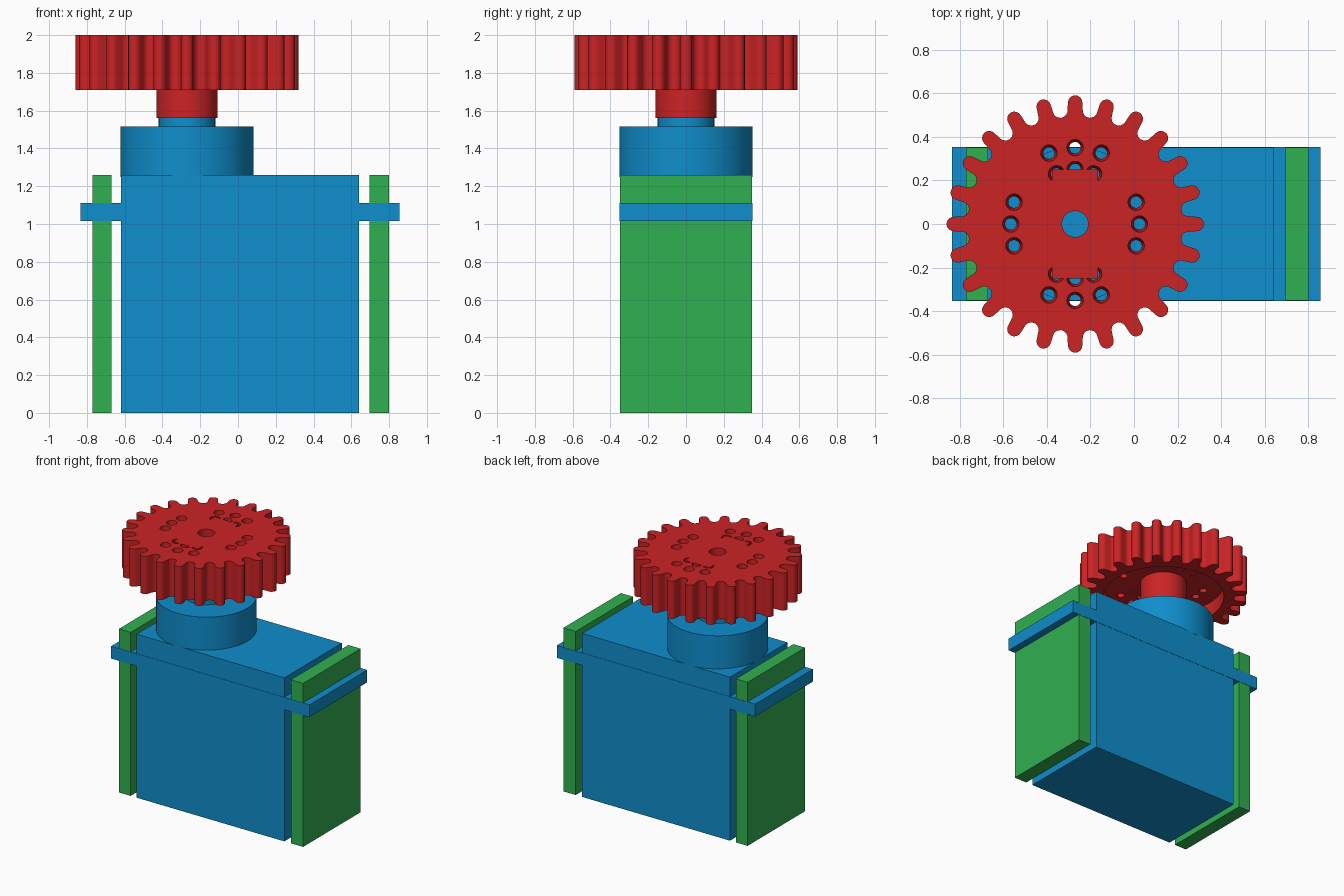
import bpy, bmesh
from math import pi, sin, cos

cube = bpy.data.objects.get("Cube")
if cube:
    bpy.data.objects.remove(cube, do_unlink=True)

AXIS = -0.27          # x of the output shaft


def material(name, rgb):
    linear = [((c / 255 + 0.055) / 1.055) ** 2.4 if c > 10 else c / 255 / 12.92 for c in rgb]
    m = bpy.data.materials.new(name)
    m.use_nodes = True
    m.diffuse_color = (*linear, 1)
    m.node_tree.nodes["Principled BSDF"].inputs["Base Color"].default_value = (*linear, 1)
    return m


blue = material("blue", (15, 142, 204))
red = material("red", (204, 35, 37))
green = material("green", (48, 176, 80))


def finish(name, bm, mat):
    bmesh.ops.recalc_face_normals(bm, faces=bm.faces)
    mesh = bpy.data.meshes.new(name)
    bm.to_mesh(mesh)
    bm.free()
    obj = bpy.data.objects.new(name, mesh)
    bpy.context.collection.objects.link(obj)
    if mat:
        mesh.materials.append(mat)
    return obj


def smooth(obj, angle=0.6):
    bpy.ops.object.select_all(action="DESELECT")
    obj.select_set(True)
    bpy.context.view_layer.objects.active = obj
    bpy.ops.object.shade_smooth_by_angle(angle=angle)


def box(name, x, y, z, mat):
    bm = bmesh.new()
    bmesh.ops.create_cube(bm, size=1)
    for v in bm.verts:
        v.co = [r[0] if c < 0 else r[1] for c, r in zip(v.co, (x, y, z))]
    return finish(name, bm, mat)


def add_cone(bm, x, y, z0, z1, r0, r1, sides):
    new = bmesh.ops.create_cone(bm, cap_ends=True, segments=sides,
                                radius1=r0, radius2=r1, depth=z1 - z0)["verts"]
    bmesh.ops.translate(bm, verts=new, vec=(x, y, (z0 + z1) / 2))


def cylinder(name, z0, z1, r, mat):
    bm = bmesh.new()
    add_cone(bm, AXIS, 0, z0, z1, r, r, 64)
    return finish(name, bm, mat)


def cut(obj, cutter):
    mod = obj.modifiers.new("cut", "BOOLEAN")
    mod.operation = "DIFFERENCE"
    mod.solver = "EXACT"
    mod.object = cutter
    cutter.hide_render = True
    bpy.context.view_layer.update()
    deps = bpy.context.evaluated_depsgraph_get()
    mesh = bpy.data.meshes.new_from_object(obj.evaluated_get(deps))
    obj.modifiers.clear()
    obj.data = mesh
    bpy.data.objects.remove(cutter, do_unlink=True)


# Servo case, mounting flange and side plates
box("servo_case", (-0.62, 0.64), (-0.35, 0.35), (0, 1.26), blue)
box("mounting_flange", (-0.835, 0.855), (-0.352, 0.352), (1.015, 1.11), blue)
box("right_side_plate", (-0.77, -0.67), (-0.35, 0.35), (0, 1.26), green)
box("left_side_plate", (0.695, 0.80), (-0.35, 0.35), (0, 1.26), green)

# Round boss and output shaft
smooth(cylinder("gearbox_boss", 1.25, 1.515, 0.352, blue))
smooth(cylinder("output_shaft", 1.5, 1.57, 0.15, blue))

# Gear outline: round tooth tips joined by round valleys
TEETH, STEPS = 24, 8
pitch = 2 * pi / TEETH
outline = []
for t in range(TEETH):
    for turn, radius, centre, sign in ((t, 0.033, 0.557, 1), (t + 0.5, 0.034, 0.525, -1)):
        a = turn * pitch
        for i in range(STEPS + 1):
            b = pi * i / STEPS
            along, across = centre + sign * radius * sin(b), -radius * cos(b)
            outline.append((AXIS + along * cos(a) - across * sin(a),
                            along * sin(a) + across * cos(a)))

bm = bmesh.new()
face = bm.faces.new([bm.verts.new((x, y, 1.71)) for x, y in outline])
top = bmesh.ops.extrude_face_region(bm, geom=[face])["geom"]
bmesh.ops.translate(bm, vec=(0, 0, 0.29),
                    verts=[g for g in top if isinstance(g, bmesh.types.BMVert)])
gear = finish("gear", bm, red)

# Hollow underside
cut(gear, cylinder("recess_cutter", 1.6, 1.82, 0.425, None))

# Tapered screw holes and centre bore
holes = [(s * x, y) for s in (-1, 1) for x, y in ((0.28, 0.1), (0.295, 0), (0.28, -0.1))]
holes += [(x, s * y) for s in (-1, 1) for x, y in
          ((-0.12, 0.325), (0, 0.35), (0.12, 0.325), (-0.085, 0.23), (0, 0.25), (0.085, 0.23))]
bm = bmesh.new()
for x, y in holes:
    add_cone(bm, AXIS + x, y, 1.8, 2.02, 0.025, 0.039, 20)
add_cone(bm, AXIS, 0, 1.75, 2.05, 0.06, 0.06, 32)
cut(gear, finish("hole_cutter", bm, None))
smooth(gear)

# Blocks that partly fill the inner holes
for side, (y0, y1) in (("front", (-0.25, -0.17)), ("back", (0.17, 0.25))):
    box(side + "_hole_filler", (AXIS - 0.105, AXIS + 0.105), (y0, y1), (1.822, 2.0), red)

# Hub sleeve under the gear
hub = cylinder("gear_hub", 1.56, 1.825, 0.162, red)
bm = bmesh.new()
add_cone(bm, AXIS, 0, 1.5, 1.9, 0.06, 0.06, 32)
cut(hub, finish("bore_cutter", bm, None))
smooth(hub)
